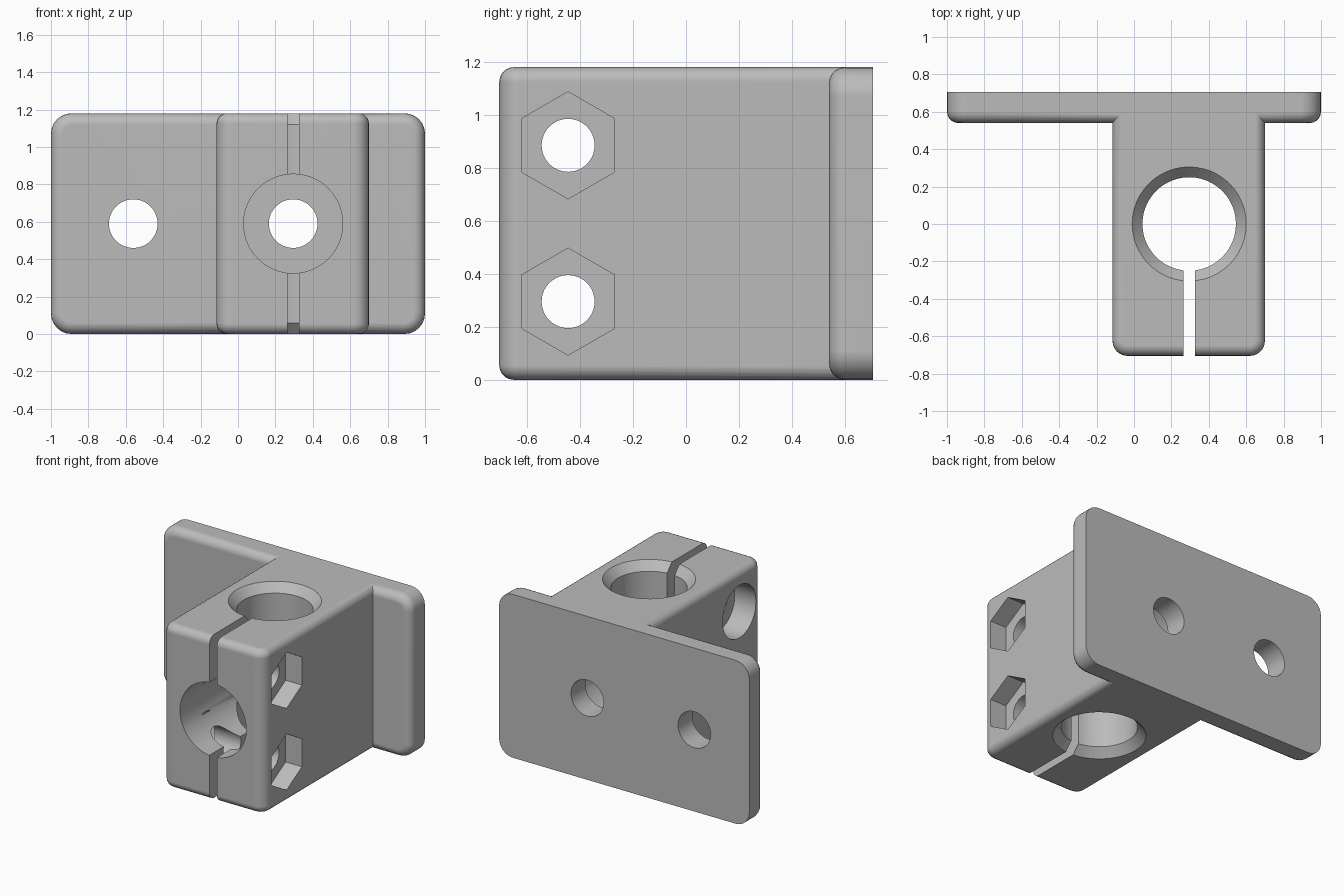
import bpy, bmesh, math

if "Cube" in bpy.data.objects:
    bpy.data.objects.remove(bpy.data.objects["Cube"])

H = 1.18                     # overall height
FRONT, BACK = -0.705, 0.705  # depth limits
PLATE_Y = 0.54               # front face of the mounting plate
BORE_X, MID_Z = 0.295, H / 2
BOLT_Y = -0.445

grey = bpy.data.materials.new("bracket grey")
grey.diffuse_color = (0.5, 0.5, 0.5, 1)
grey.use_nodes = True
grey.node_tree.nodes["Principled BSDF"].inputs["Base Color"].default_value = grey.diffuse_color


def circle(r, u, v, n=48, phase=0.0):
    return [(u + r * math.cos(phase + 2 * math.pi * i / n),
             v + r * math.sin(phase + 2 * math.pi * i / n)) for i in range(n)]


def rounded_rect(u0, v0, u1, v1, radii, steps=6):
    """Radii run counter-clockwise from the low-u, low-v corner."""
    corners = [(u0, v0, 1, 1), (u1, v0, -1, 1), (u1, v1, -1, -1), (u0, v1, 1, -1)]
    pts = []
    for k, ((u, v, su, sv), r) in enumerate(zip(corners, radii)):
        if r == 0:
            pts.append((u, v))
            continue
        for i in range(steps + 1):
            a = math.pi + k * math.pi / 2 + i * math.pi / 2 / steps
            pts.append((u + su * r + r * math.cos(a), v + sv * r + r * math.sin(a)))
    return pts


def prism(name, axis, lo_pts, lo, hi, hi_pts=None, bevel=0, rim=None):
    """Loft between two outlines along an axis; optionally round chosen rim edges."""
    place = {"x": lambda u, v, w: (w, u, v),
             "y": lambda u, v, w: (u, w, v),
             "z": lambda u, v, w: (u, v, w)}[axis]
    bm = bmesh.new()
    a = [bm.verts.new(place(u, v, lo)) for u, v in lo_pts]
    b = [bm.verts.new(place(u, v, hi)) for u, v in (hi_pts or lo_pts)]
    bm.faces.new(a[::-1])
    bm.faces.new(b)
    n = len(a)
    for i in range(n):
        j = (i + 1) % n
        bm.faces.new((a[i], a[j], b[j], b[i]))
    bmesh.ops.recalc_face_normals(bm, faces=bm.faces[:])
    if bevel:
        edges = [e for e in bm.edges if rim(e.verts[0].co, e.verts[1].co)]
        bmesh.ops.bevel(bm, geom=edges, offset=bevel, segments=5,
                        profile=0.5, affect='EDGES', clamp_overlap=True)
    mesh = bpy.data.meshes.new(name)
    bm.to_mesh(mesh)
    bm.free()
    mesh.materials.append(grey)
    ob = bpy.data.objects.new(name, mesh)
    bpy.context.collection.objects.link(ob)
    return ob


def combine(target, other, operation):
    bpy.context.view_layer.objects.active = target
    mod = target.modifiers.new(operation.lower(), 'BOOLEAN')
    mod.operation, mod.solver, mod.object = operation, 'EXACT', other
    bpy.ops.object.modifier_apply(modifier=mod.name)
    bpy.data.objects.remove(other)


# Mounting plate: rounded corners, soft front rim, sharp flat back
bracket = prism("clamp_bracket", "y", rounded_rect(-1, 0, 1, H, [0.11] * 4),
                PLATE_Y, BACK, bevel=0.06,
                rim=lambda p, q: max(p.y, q.y) < PLATE_Y + 0.001)

# Clamp block: rounded front corners, soft top and bottom rims
block_end = 0.65
block = prism("clamp_block", "z",
              rounded_rect(-0.115, FRONT, 0.70, block_end, [0.08, 0.08, 0, 0]),
              0, H, bevel=0.055,
              rim=lambda p, q: abs(p.z - q.z) < 0.001 and min(p.y, q.y) < block_end - 0.01)
combine(bracket, block, 'UNION')

cutters = []

# Vertical rod bore with chamfered mouths
cutters.append(prism("bore", "z", circle(0.25, BORE_X, 0), -0.1, H + 0.1))
for z, s in ((0, 1), (H, -1)):
    cutters.append(prism("bore_chamfer", "z", circle(0.36, BORE_X, 0), z - s * 0.06,
                         z + s * 0.06, circle(0.25, BORE_X, 0)))

# Clamping slot
cutters.append(prism("slot", "z", rounded_rect(0.265, -0.9, 0.325, -0.1, [0] * 4),
                     -0.1, H + 0.1))

# Screw holes in the plate, with a tool access hole through the block
for x in (-0.56, BORE_X):
    cutters.append(prism("screw_hole", "y", circle(0.13, x, MID_Z), 0.4, 0.9))
cutters.append(prism("access_hole", "y", circle(0.265, BORE_X, MID_Z), -0.9, PLATE_Y))

# Clamp bolt holes: nut pocket on the right, round head recess on the left
for z in (0.295, 0.885):
    cutters.append(prism("bolt_hole", "x", circle(0.10, BOLT_Y, z, 40), -0.3, 0.9))
    cutters.append(prism("nut_pocket", "x", circle(0.202, BOLT_Y, z, 6, math.pi / 2),
                         0.57, 0.9))
    cutters.append(prism("head_recess", "x", circle(0.19, BOLT_Y, z), -0.3, 0.055))

for c in cutters:
    combine(bracket, c, 'DIFFERENCE')

# Smooth curved faces, keep machined edges crisp
bpy.ops.object.select_all(action='DESELECT')
bracket.select_set(True)
bpy.context.view_layer.objects.active = bracket
bpy.ops.object.shade_smooth_by_angle(angle=math.radians(30))
weighted = bracket.modifiers.new("weighted normals", 'WEIGHTED_NORMAL')
weighted.keep_sharp = True
